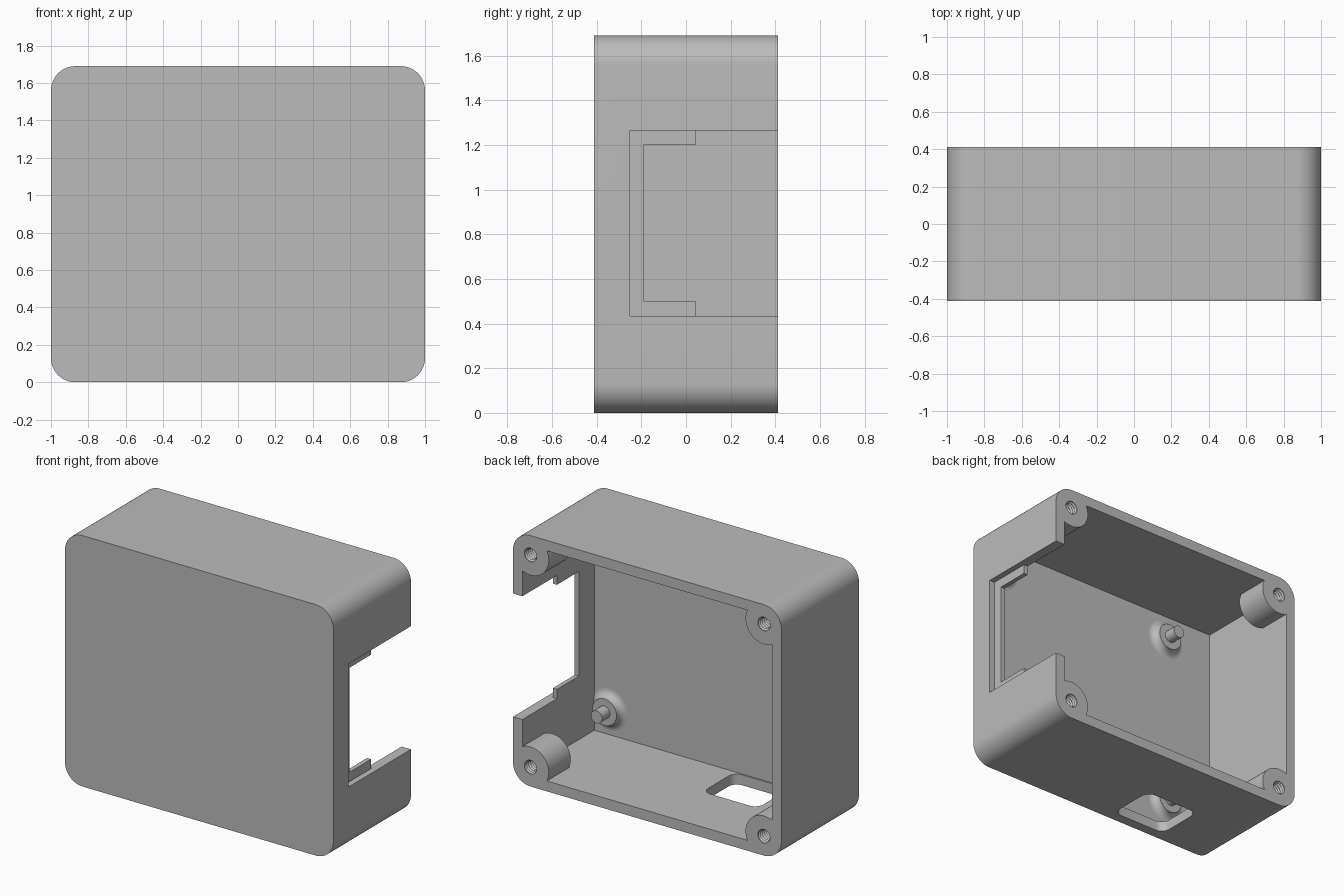
import bpy, bmesh, math

if "Cube" in bpy.data.objects:
    bpy.data.objects.remove(bpy.data.objects["Cube"])

grey = bpy.data.materials.new("plain grey")
grey.use_nodes = True
grey.diffuse_color = (0.5, 0.5, 0.5, 1)
grey.node_tree.nodes["Principled BSDF"].inputs["Base Color"].default_value = (0.5, 0.5, 0.5, 1)

W, D, H = 2.0, 0.826, 1.69
WALL = 0.07
BACK, FRONT = D / 2, -D / 2
FLOOR_Y = FRONT + 0.06          # inner face of the front panel
CORNER = 0.13
CORNERS = [(sx * (W / 2 - CORNER), z) for sx in (-1, 1) for z in (CORNER, H - CORNER)]


def finish(name, bm):
    bmesh.ops.recalc_face_normals(bm, faces=bm.faces)
    mesh = bpy.data.meshes.new(name)
    bm.to_mesh(mesh)
    bm.free()
    ob = bpy.data.objects.new(name, mesh)
    bpy.context.collection.objects.link(ob)
    mesh.materials.append(grey)
    return ob


def prism(name, points, axis, lo, hi):
    """Extrude a 2D outline along the given axis."""
    def place(a, b, c):
        return {"x": (c, a, b), "y": (a, c, b), "z": (a, b, c)}[axis]
    bm = bmesh.new()
    low = [bm.verts.new(place(a, b, lo)) for a, b in points]
    high = [bm.verts.new(place(a, b, hi)) for a, b in points]
    bm.faces.new(low)
    bm.faces.new(high)
    n = len(points)
    for i in range(n):
        j = (i + 1) % n
        bm.faces.new((low[i], low[j], high[j], high[i]))
    return finish(name, bm)


def rect(a0, a1, b0, b1, r=0.0, steps=12):
    """Rectangle outline, with rounded corners if r is given."""
    if not r:
        return [(a0, b0), (a1, b0), (a1, b1), (a0, b1)]
    pts = []
    for k, (a, b) in enumerate([(a1 - r, b1 - r), (a0 + r, b1 - r), (a0 + r, b0 + r), (a1 - r, b0 + r)]):
        for i in range(steps + 1):
            t = math.pi / 2 * (k + i / steps)
            pts.append((a + r * math.cos(t), b + r * math.sin(t)))
    return pts


def lathe(name, profile, x, z, sides=32):
    """Revolve (radius, y) rows around a y-parallel axis and cap both ends."""
    bm = bmesh.new()
    rings = []
    for r, y in profile:
        angles = [math.tau * i / sides for i in range(sides)]
        rings.append([bm.verts.new((x + r * math.cos(t), y, z + r * math.sin(t))) for t in angles])
    for p, q in zip(rings, rings[1:]):
        for i in range(sides):
            j = (i + 1) % sides
            bm.faces.new((p[i], p[j], q[j], q[i]))
    bm.faces.new(rings[0])
    bm.faces.new(rings[-1])
    return finish(name, bm)


def cut(target, cutter):
    mod = target.modifiers.new("cut", "BOOLEAN")
    mod.operation = "DIFFERENCE"
    mod.solver = "EXACT"
    mod.object = cutter
    bpy.context.view_layer.objects.active = target
    bpy.ops.object.modifier_apply(modifier=mod.name)
    bpy.data.objects.remove(cutter)


def smooth(ob):
    bpy.ops.object.select_all(action="DESELECT")
    ob.select_set(True)
    bpy.context.view_layer.objects.active = ob
    bpy.ops.object.shade_smooth_by_angle(angle=math.radians(30))


# Outer shell with rounded vertical-plane corners
case = prism("case_body", rect(-W / 2, W / 2, 0, H, CORNER), "y", FRONT, BACK)

# Cavity open at the back, leaving a screw boss in each corner
cavity = prism("cavity_cutter", rect(-W / 2 + WALL, W / 2 - WALL, WALL, H - WALL), "y", FLOOR_Y, BACK + 0.1)
for x, z in CORNERS:
    cut(cavity, lathe("boss_shape", [(0.137, 0.18), (0.137, BACK + 0.2)], x, z, 48))
cut(case, cavity)

# Side notch, open to the back
N_Y, N_LO, N_HI = -0.25, 0.435, 1.265
cut(case, prism("notch_cutter", rect(N_Y, BACK + 0.1, N_LO, N_HI), "x", 0.8, 1.1))

# Rounded slot through the bottom wall
cut(case, prism("slot_cutter", rect(-0.53, -0.12, -0.343, -0.005, 0.06, 8), "z", -0.1, 0.2))

# Threaded screw holes
for x, z in CORNERS:
    thread = [(0.046, BACK + 0.05), (0.046, BACK - 0.005)]
    for i in range(9):
        y = BACK - 0.015 - 0.02 * i
        thread += [(0.036, y), (0.046, y - 0.01)]
    cut(case, lathe("hole_cutter", thread, x, z, 24))
smooth(case)

# Thin U-shaped rail around the notch, flush with the inner wall
T, END = 0.063, 0.045
prism("notch_rail", [
    (END, N_LO), (N_Y, N_LO), (N_Y, N_HI), (END, N_HI),
    (END, N_HI - T), (N_Y + T, N_HI - T), (N_Y + T, N_LO + T), (END, N_LO + T),
], "x", W / 2 - WALL, W / 2 - 0.04)

# Standoffs with a filleted foot and a locating pin
DISC, FILLET, PIN = 0.09, 0.05, 0.042
foot = [(DISC + FILLET, FLOOR_Y - 0.01)]
for i in range(9):
    t = math.pi / 2 * i / 8
    foot.append((DISC + FILLET * (1 - math.sin(t)), FLOOR_Y + FILLET * (1 - math.cos(t))))
top = FLOOR_Y + FILLET
foot += [(PIN, top), (PIN, top + 0.085)]
for side, x in (("right", -0.56), ("left", 0.82)):
    for level, z in (("lower", 0.24), ("upper", H - 0.24)):
        smooth(lathe(f"{side}_{level}_standoff", foot, x, z))
